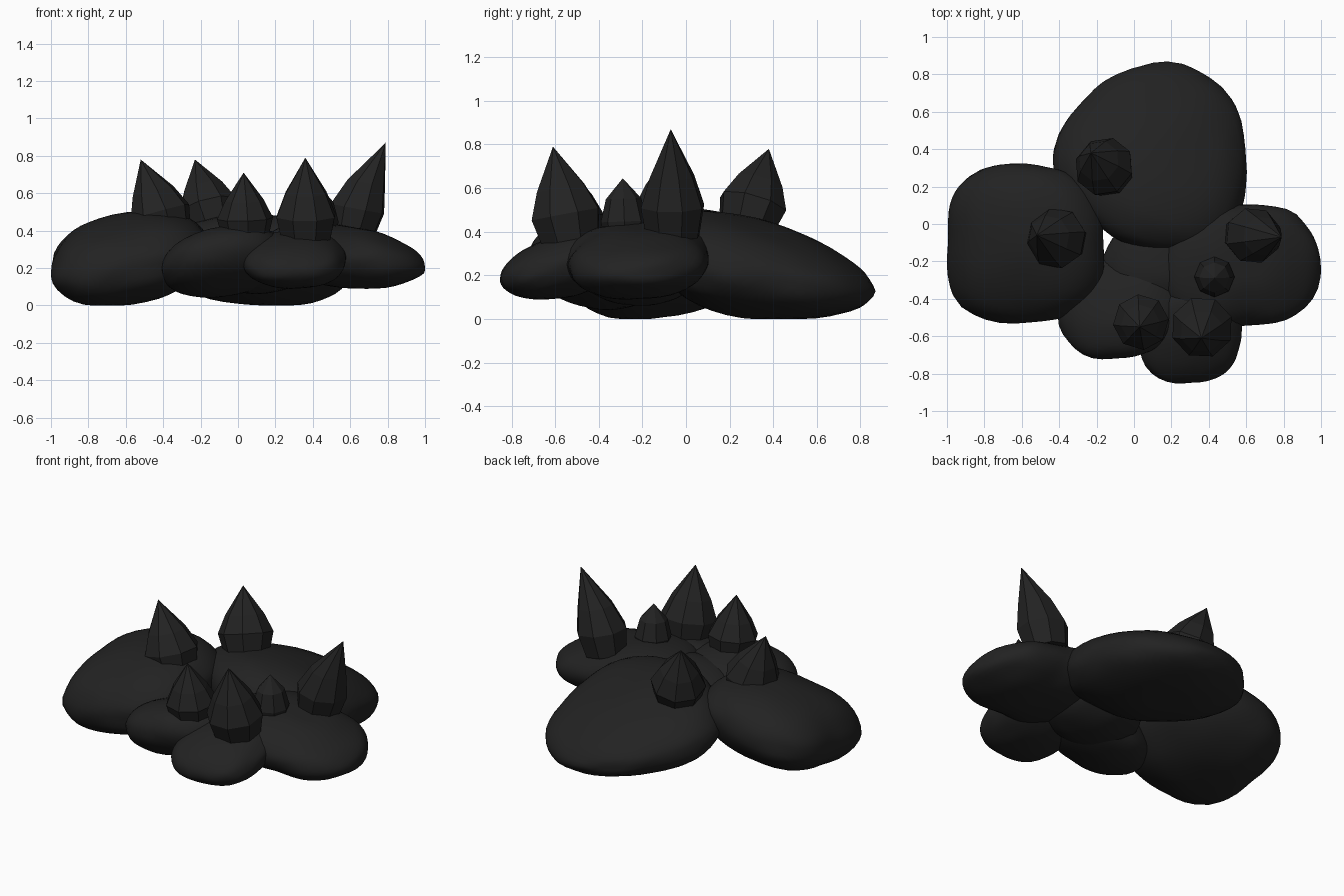
import bpy, bmesh, math
from mathutils import Vector, noise

if "Cube" in bpy.data.objects:
    bpy.data.objects.remove(bpy.data.objects["Cube"])

stone = bpy.data.materials.new("charcoal stone")
stone.diffuse_color = (0.016, 0.016, 0.016, 1)
stone.use_nodes = True
stone.node_tree.nodes["Principled BSDF"].inputs["Base Color"].default_value = stone.diffuse_color


def finish(bm, name, smooth):
    bmesh.ops.recalc_face_normals(bm, faces=bm.faces)
    me = bpy.data.meshes.new(name)
    for f in bm.faces:
        f.smooth = smooth
    bm.to_mesh(me)
    bm.free()
    me.materials.append(stone)
    ob = bpy.data.objects.new(name, me)
    bpy.context.collection.objects.link(ob)


def boulder(name, centre, radii, half, sx, sy, tx=0, ty=0):
    """Flattened blob: plan radii every 45 degrees, half height,
    x/y tilt of the middle plane and x/y taper of the thickness."""
    bm = bmesh.new()
    bmesh.ops.create_icosphere(bm, subdivisions=4, radius=1)
    c = Vector(centre)
    for v in bm.verts:
        n = v.co.copy()
        a = math.atan2(n.y, n.x)
        u = (a / (math.pi / 4)) % 8
        i = int(u) % 8
        t = u - int(u)
        p0, p1, p2, p3 = (radii[(i + k) % 8] for k in (-1, 0, 1, 2))
        r = p1 + 0.5 * t * (p2 - p0 + t * (2 * p0 - 5 * p1 + 4 * p2 - p3
                                           + t * (3 * (p1 - p2) + p3 - p0)))
        r *= math.hypot(n.x, n.y) ** 0.9
        r *= 1 + 0.03 * noise.noise(n * 2.5 + c * 7)
        x, y = r * math.cos(a), r * math.sin(a)
        z = n.z * half * (1 + tx * x + ty * y)
        z *= 1 + 0.05 * noise.noise(n * 2 + c * 5)
        v.co = c + Vector((x, y, z + sx * x + sy * y))
        v.co.z = max(v.co.z, 0)
    finish(bm, name, True)


def crystal(name, base, tip, radius, turn, lean=1.0, mid=(0.56, 0.7), sides=8):
    """Faceted spike: narrow foot, wide shoulder, tapered point."""
    bm = bmesh.new()
    base, tip = Vector(base), Vector(tip)
    d = tip - base
    up = Vector((d.x * lean, d.y * lean, d.z)).normalized()
    q = Vector((0, 0, 1)).rotation_difference(up)
    rings = []
    for t, s in ((0, 0.84), (0.28, 1.0), mid):
        w = t * (lean + (1 - lean) * t)
        ring = []
        for k in range(sides):
            a = turn + k * math.tau / sides
            p = Vector((math.cos(a), math.sin(a), 0)) * radius * s
            o = base + Vector((d.x * w, d.y * w, d.z * t))
            ring.append(bm.verts.new(o + q @ p))
        rings.append(ring)
    point = bm.verts.new(tip)
    bm.faces.new(rings[0])
    for k in range(sides):
        j = (k + 1) % sides
        for lo, hi in zip(rings, rings[1:]):
            bm.faces.new((lo[k], lo[j], hi[j], hi[k]))
        bm.faces.new((rings[-1][k], rings[-1][j], point))
    finish(bm, name, False)


# overlapping boulders
boulder("left_boulder", (-0.58, -0.10, 0.255),
        (.42, .44, .42, .47, .42, .48, .43, .46), 0.24, 0.14, 0.13)
boulder("back_boulder", (0.10, 0.36, 0.225),
        (.50, .53, .50, .48, .53, .48, .50, .56), 0.222, -0.07, -0.18, 0, -0.5)
boulder("middle_boulder", (-0.08, -0.44, 0.235),
        (.34, .38, .30, .31, .33, .33, .28, .30), 0.175, 0.15, -0.20)
boulder("centre_boulder", (0.13, -0.22, 0.23),
        (.30, .30, .28, .28, .30, .30, .28, .28), 0.165, 0.05, 0)
boulder("front_boulder", (0.31, -0.58, 0.24),
        (.265, .30, .27, .28, .28, .31, .27, .28), 0.145, 0, 0.20, 0, 0.5)
boulder("right_boulder", (0.60, -0.22, 0.26),
        (.40, .38, .32, .42, .47, .44, .32, .38), 0.165, -0.12, 0.04, -0.3, 0)

# crystals growing on top
crystal("left_crystal", (-0.385, -0.08, .39), (-0.52, -0.06, .78), 0.165, 0.2, 0.8)
crystal("back_crystal", (-0.135, 0.28, .43), (-0.23, 0.38, .78), 0.162, 0.5)
crystal("middle_crystal", (0.04, -0.515, .37), (0.03, -0.55, .71), 0.15, 0.1)
crystal("front_crystal", (0.365, -0.53, .36), (0.36, -0.61, .79), 0.168, 0.35)
crystal("small_crystal", (0.43, -0.28, .37), (0.43, -0.29, .645), 0.108, 0.0,
        1.0, (0.66, 0.75))
crystal("right_crystal", (0.605, -0.06, .38), (0.79, -0.07, .87), 0.152, 0.3, 0.5)
